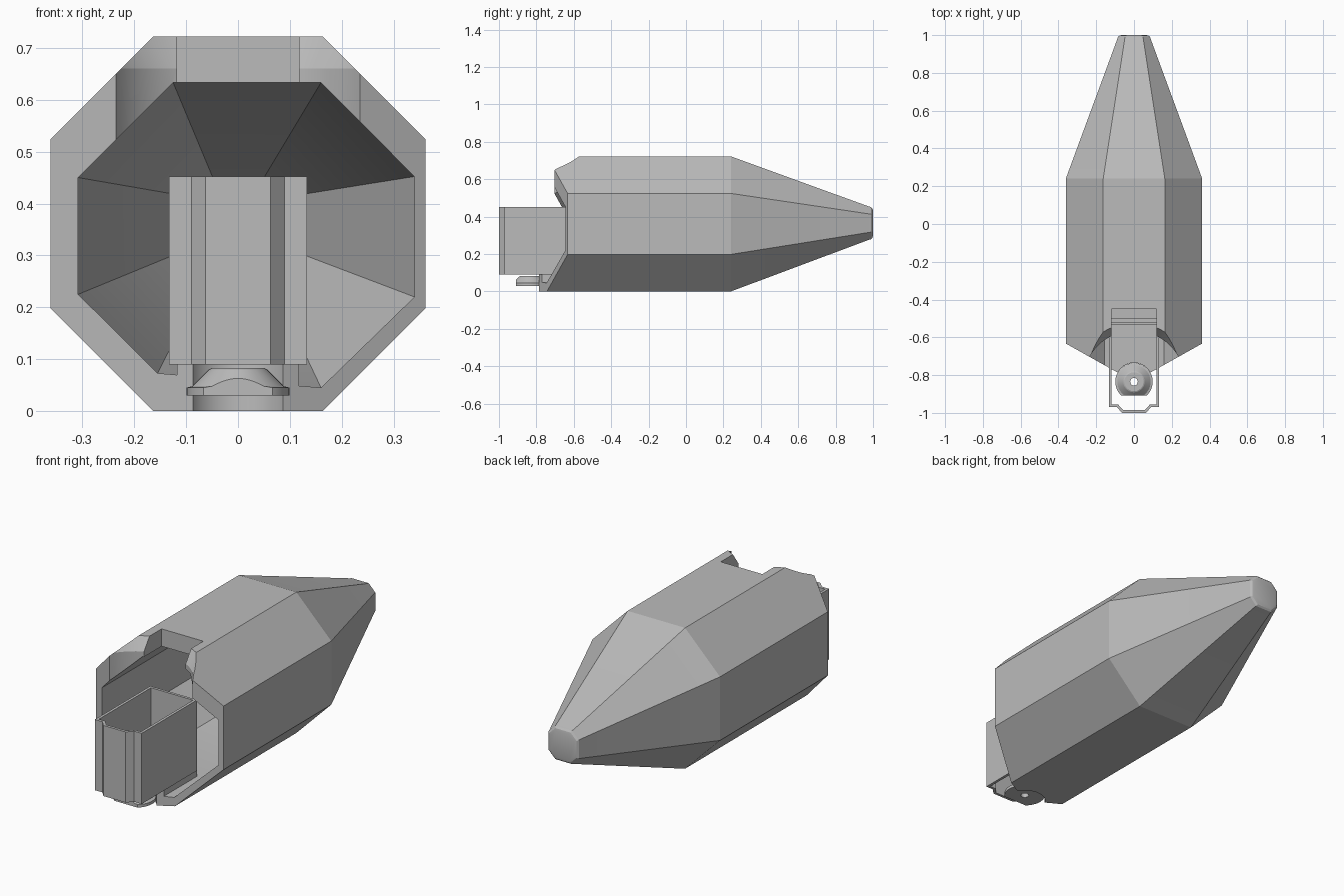
import bpy, bmesh, math
from mathutils import Vector

if "Cube" in bpy.data.objects:
    bpy.data.objects.remove(bpy.data.objects["Cube"])

grey = bpy.data.materials.new("plain grey")
grey.use_nodes = True
GREY = (0.5, 0.5, 0.5, 1)
grey.diffuse_color = GREY
grey.node_tree.nodes["Principled BSDF"].inputs["Base Color"].default_value = GREY


def loft(name, rings, caps=True):
    """Skin a list of equal-length closed rings."""
    bm = bmesh.new()
    loops = [[bm.verts.new(p) for p in ring] for ring in rings]
    n = len(loops[0])
    for a, b in zip(loops, loops[1:]):
        for i in range(n):
            j = (i + 1) % n
            bm.faces.new((a[i], a[j], b[j], b[i]))
    if caps:
        bm.faces.new(loops[0])
        bm.faces.new(loops[-1])
    bmesh.ops.recalc_face_normals(bm, faces=bm.faces)
    mesh = bpy.data.meshes.new(name)
    bm.to_mesh(mesh)
    bm.free()
    obj = bpy.data.objects.new(name, mesh)
    bpy.context.collection.objects.link(obj)
    mesh.materials.append(grey)
    return obj


def prism(name, plan, z0, z1, caps=True):
    return loft(name, [[(x, y, z) for x, y in plan] for z in (z0, z1)], caps)


def box(name, hx, y0, y1, z0, z1):
    return prism(name, [(-hx, y0), (hx, y0), (hx, y1), (-hx, y1)], z0, z1)


def turned(name, profile, sides=64):
    """Round part about the upright pivot axis, from (radius, height) pairs."""
    angles = [math.tau * i / sides for i in range(sides)]
    return loft(name, [[(r * math.cos(a), PIVOT_Y + r * math.sin(a), z) for a in angles]
                       for r, z in profile])


def bake(obj):
    dg = bpy.context.evaluated_depsgraph_get()
    mesh = bpy.data.meshes.new_from_object(obj.evaluated_get(dg))
    obj.modifiers.clear()
    obj.data = mesh


def combine(obj, other, operation="DIFFERENCE"):
    mod = obj.modifiers.new("cut", "BOOLEAN")
    mod.operation, mod.object, mod.solver = operation, other, "EXACT"
    bake(obj)
    bpy.data.objects.remove(other)


def octagon(y, flat, reach, zc, scale=1.0):
    """Ring of eight points: half flat width and half overall width."""
    f, r = flat * scale, reach * scale
    pts = [(f, -r), (r, -f), (r, f), (f, r), (-f, r), (-r, f), (-r, -f), (-f, -r)]
    return [(x, y, zc + z) for x, z in pts]


PIVOT_Y = -0.835
MID_Z = 0.361

# Hull: octagonal barrel tapering to a softened blunt nose
hull = loft("hull", [
    octagon(-0.9, 0.163, 0.361, MID_Z),
    octagon(0.24, 0.163, 0.361, MID_Z),
    octagon(0.975, 0.05, 0.09, 0.365),
    octagon(0.99, 0.05, 0.09, 0.365, 0.95),
    octagon(0.997, 0.05, 0.09, 0.365, 0.86),
    octagon(1.0, 0.05, 0.09, 0.365, 0.74)])

# Hollow inside, slightly off centre at the mouth
mouth = [(0.16, 0.045), (0.34, 0.22), (0.34, 0.452), (0.16, 0.633),
         (-0.125, 0.633), (-0.308, 0.45), (-0.308, 0.225), (-0.155, 0.073)]
combine(hull, loft("hollow", [
    [(x, -1.0, z) for x, z in mouth],
    [(x, 0.2, z) for x, z in mouth],
    octagon(0.95, 0.05, 0.085, 0.365, 0.9)]))

# Raised floor pad below the sleeve
combine(hull, box("floor_pad", 0.118, -0.89, -0.5, 0.03, 0.09), "UNION")

# Swept V-shaped front edge
combine(hull, prism("front_sweep", [(-0.5, -0.555), (0, PIVOT_Y), (0.5, -0.555),
                                    (0.5, -1.5), (-0.5, -1.5)], -0.5, 1.5))

# Round clearance with flared rim and square slot in the roof
combine(hull, turned("roof_clearance", [(0.27, 0.48), (0.27, 0.66), (0.31, 0.722),
                                        (0.335, 0.76)]))
combine(hull, box("roof_slot", 0.118, -1.1, -0.45, 0.5, 0.9))

# Round seat for the pivot disc
combine(hull, turned("disc_seat", [(0.1, -0.1), (0.1, 0.2)]))

# Sleeve: thin-walled open box with a stepped front
half = [(0.063, -1.0), (0.09, -0.97), (0.133, -0.97), (0.133, -0.52)]
plan = half + [(-x, y) for x, y in reversed(half)]
sleeve = prism("sleeve", plan, 0.09, 0.452, caps=False)
wall = sleeve.modifiers.new("wall", "SOLIDIFY")
wall.thickness, wall.offset, wall.use_even_offset = 0.014, -1, True
bake(sleeve)

# Pivot disc: rimmed cone with a centre hole and a flat front
disc = turned("pivot_disc", [(0.099, 0.03), (0.099, 0.045), (0.088, 0.048),
                             (0.056, 0.08), (0.05, 0.083)])
combine(disc, turned("disc_hole", [(0.02, 0), (0.02, 0.2)]))
combine(disc, box("disc_flat", 0.2, -1.2, -0.908, -0.1, 0.2))

# Shading: smooth only across the gentle curves
for obj in (hull, sleeve, disc):
    obj.data.materials.clear()
    obj.data.materials.append(grey)
    bpy.ops.object.select_all(action="DESELECT")
    obj.select_set(True)
    bpy.context.view_layer.objects.active = obj
    bpy.ops.object.shade_smooth_by_angle(angle=math.radians(18))
